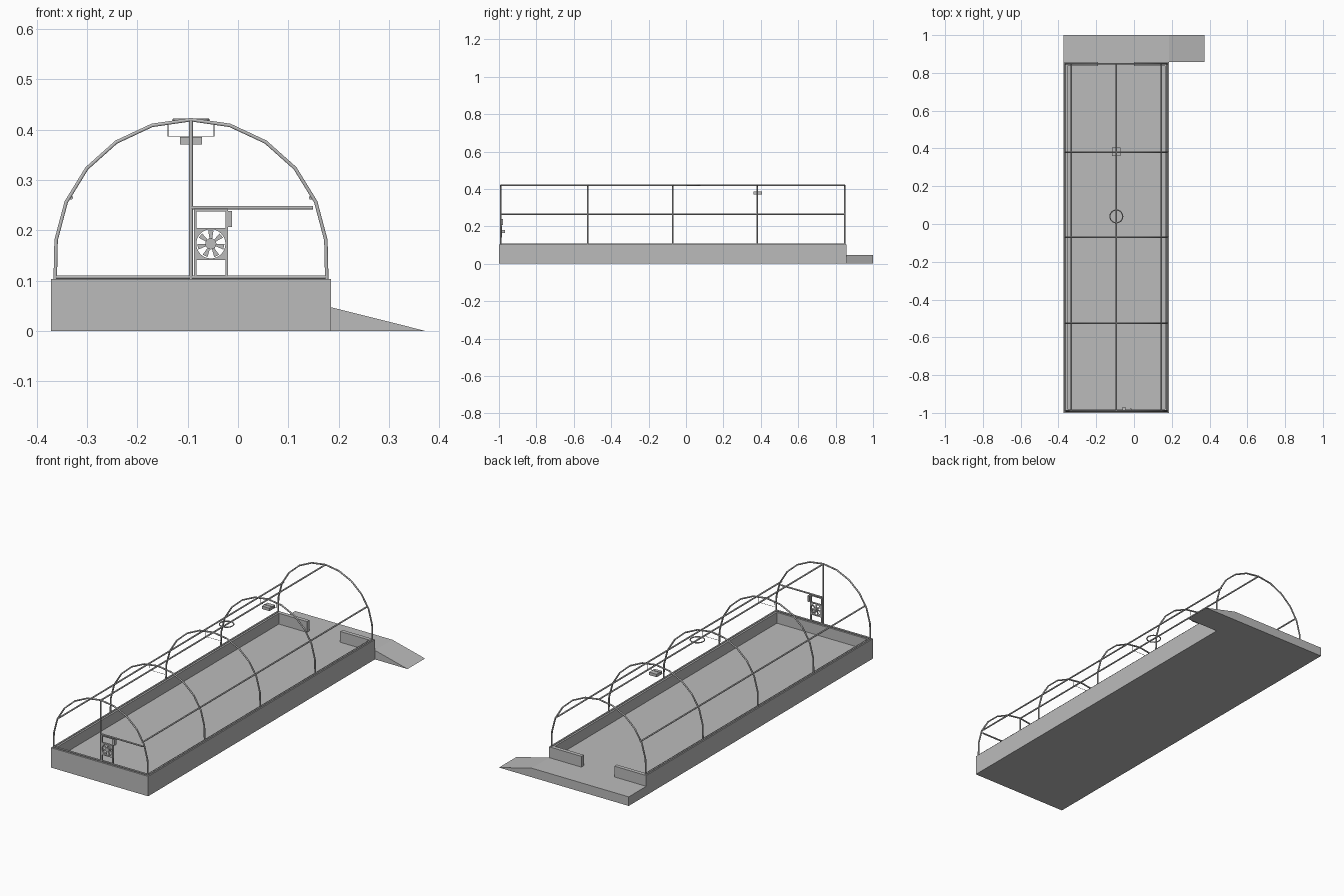
import bpy, bmesh, math
from mathutils import Vector

cube = bpy.data.objects.get("Cube")
if cube:
    bpy.data.objects.remove(cube, do_unlink=True)

grey = bpy.data.materials.new("plain grey")
grey.use_nodes = True
COLOUR = (0.5, 0.5, 0.5, 1)
grey.diffuse_color = COLOUR
grey.node_tree.nodes["Principled BSDF"].inputs["Base Color"].default_value = COLOUR

# Key dimensions
LEFT, RIGHT, FRONT, BACK = -0.372, 0.185, -1.0, 0.857
MID = (LEFT + RIGHT) / 2
WALL, FLOOR, TOP = 0.02, 0.047, 0.103
RADIUS, ARC_Z = 0.270, 0.15
TUBE = 0.004
FRAMES = [-0.99, -0.525, -0.07, 0.38, 0.848]


def finish(bm, name):
    bmesh.ops.recalc_face_normals(bm, faces=bm.faces)
    mesh = bpy.data.meshes.new(name)
    bm.to_mesh(mesh)
    bm.free()
    mesh.materials.append(grey)
    ob = bpy.data.objects.new(name, mesh)
    bpy.context.collection.objects.link(ob)
    return ob


def box(name, x0, x1, y0, y1, z0, z1):
    bm = bmesh.new()
    bmesh.ops.create_cube(bm, size=1)
    for v in bm.verts:
        v.co = Vector(((x0 + x1) / 2 + v.co.x * (x1 - x0),
                       (y0 + y1) / 2 + v.co.y * (y1 - y0),
                       (z0 + z1) / 2 + v.co.z * (z1 - z0)))
    return finish(bm, name)


def prism(name, profile, y0, y1):
    """Extrude an x-z outline along y."""
    bm = bmesh.new()
    face = bm.faces.new([bm.verts.new((x, y0, z)) for x, z in profile])
    out = bmesh.ops.extrude_face_region(bm, geom=[face])
    moved = [v for v in out["geom"] if isinstance(v, bmesh.types.BMVert)]
    bmesh.ops.translate(bm, verts=moved, vec=(0, y1 - y0, 0))
    return finish(bm, name)


def tube(name, points, radius=TUBE, closed=False):
    """Round bar following a path."""
    curve = bpy.data.curves.new(name, "CURVE")
    curve.dimensions = "3D"
    curve.bevel_depth = radius
    curve.bevel_resolution = 1
    curve.use_fill_caps = True
    line = curve.splines.new("POLY")
    line.points.add(len(points) - 1)
    for p, co in zip(line.points, points):
        p.co = (*co, 1)
    line.use_cyclic_u = closed
    curve.materials.append(grey)
    ob = bpy.data.objects.new(name, curve)
    bpy.context.collection.objects.link(ob)
    return ob


def ring_plate(name, cx, cz, outline, inner, y0, y1, count=32):
    """Plate with a round hole; outline maps an angle to the outer distance."""
    bm = bmesh.new()
    loops = []
    for y in (y0, y1):
        for reach in (outline, lambda a: inner):
            loops.append([bm.verts.new((cx + reach(a) * math.cos(a), y, cz + reach(a) * math.sin(a)))
                          for a in (math.tau * i / count for i in range(count))])
    outer_f, inner_f, outer_b, inner_b = loops
    for a, b in ((outer_f, inner_f), (inner_f, inner_b), (inner_b, outer_b), (outer_b, outer_f)):
        for i in range(count):
            j = (i + 1) % count
            bm.faces.new((a[i], a[j], b[j], b[i]))
    return finish(bm, name)


# Base, low walls and doorway
box("floor", LEFT, RIGHT, FRONT, BACK, 0, FLOOR)
box("right_wall", LEFT, LEFT + WALL, FRONT, BACK, FLOOR, TOP)
box("left_wall", RIGHT - WALL, RIGHT, FRONT, BACK, FLOOR, TOP)
box("front_wall", LEFT + WALL, RIGHT - WALL, FRONT, FRONT + WALL, FLOOR, TOP)
box("back_wall_right", LEFT + WALL, -0.19, BACK - WALL, BACK, FLOOR, TOP)
box("back_wall_left", 0.0, RIGHT - WALL, BACK - WALL, BACK, FLOOR, TOP)

# Landing and ramp behind the doorway
box("landing", LEFT, RIGHT, BACK, 1.0, 0, FLOOR)
prism("ramp", [(RIGHT, 0), (0.372, 0), (RIGHT, FLOOR)], BACK, 1.0)

# Arched frames
arc = [(MID + RADIUS * math.cos(a), ARC_Z + RADIUS * math.sin(a))
       for a in (math.radians(6.5 + 167 * i / 10) for i in range(11))]
arc = [(MID + RADIUS, TOP)] + arc + [(MID - RADIUS, TOP)]
for i, y in enumerate(FRAMES):
    tube(f"arch_{i + 1}", [(x, y, z) for x, z in arc])

# Long rails: ridge, sides and sills
ends = (FRAMES[0], FRAMES[-1])
RAIL_Z = 0.265
reach = math.sqrt(RADIUS ** 2 - (RAIL_Z - ARC_Z) ** 2) - 0.006
tube("ridge_rail", [(MID, y, ARC_Z + RADIUS - 0.001) for y in ends])
for side, s in (("left", 1), ("right", -1)):
    tube(f"{side}_side_rail", [(MID + s * reach, y, RAIL_Z) for y in ends])
    tube(f"{side}_sill_rail", [(MID + s * RADIUS, y, TOP + 0.003) for y in ends])
tube("front_sill_rail", [(MID + s * RADIUS, FRAMES[0], TOP + 0.004) for s in (-1, 1)])

# Front end framing
fy = FRAMES[0]
tube("front_post", [(MID, fy, TOP), (MID, fy, ARC_Z + RADIUS)])
tube("front_crossbar", [(MID, fy, 0.245), (MID + reach + 0.004, fy, 0.245)])

# Fan panel frame
FX0, FX1, FZ0, FZ1 = -0.088, -0.02, 0.106, 0.242
B = 0.005
for name, x0, x1, z0, z1 in (("right_bar", FX0, FX0 + B, FZ0, FZ1),
                             ("left_bar", FX1 - B, FX1, FZ0, FZ1),
                             ("top_bar", FX0 + B, FX1 - B, FZ1 - B, FZ1),
                             ("bottom_bar", FX0 + B, FX1 - B, FZ0, FZ0 + B)):
    box("fan_frame_" + name, x0, x1, fy - 0.004, fy + 0.004, z0, z1)
box("control_box", FX1, FX1 + 0.008, fy - 0.004, fy + 0.012, 0.207, 0.238)

# Fan: square housing, blades, hub and motor
cx, cz, half = (FX0 + FX1) / 2, 0.173, 0.032
ring_plate("fan_housing", cx, cz,
           lambda a: half / max(abs(math.cos(a)), abs(math.sin(a))),
           0.029, fy - 0.005, fy + 0.005)
BLADES = 7
for i in range(BLADES):
    a = math.tau * i / BLADES + math.pi / 2
    shape = [(0.009, -0.25), (0.027, -0.2), (0.027, 0.2), (0.009, 0.25)]
    prism(f"fan_blade_{i + 1}",
          [(cx + r * math.cos(a + d), cz + r * math.sin(a + d)) for r, d in shape],
          fy - 0.001, fy + 0.001)
hub = [(cx + 0.011 * math.cos(math.tau * i / 16), cz + 0.011 * math.sin(math.tau * i / 16))
       for i in range(16)]
prism("fan_hub", hub, fy - 0.004, fy + 0.006)
box("fan_motor", cx - 0.008, cx + 0.008, fy + 0.006, fy + 0.022, cz - 0.008, cz + 0.008)

# Roof vent ring
tube("roof_ring", [(MID + 0.034 * math.cos(math.tau * i / 24), 0.04 + 0.034 * math.sin(math.tau * i / 24),
                    ARC_Z + RADIUS) for i in range(24)], 0.003, True)

# Hanging bars under the inner arches, with a sensor box on the last
for i, y in enumerate(FRAMES[1:4]):
    tube(f"hanger_{i + 1}", [(MID - 0.046, y, 0.414), (MID - 0.046, y, 0.387),
                             (MID + 0.046, y, 0.387), (MID + 0.046, y, 0.414)], 0.0012)
box("sensor_box", MID - 0.022, MID + 0.022, 0.36, 0.405, 0.371, 0.386)
